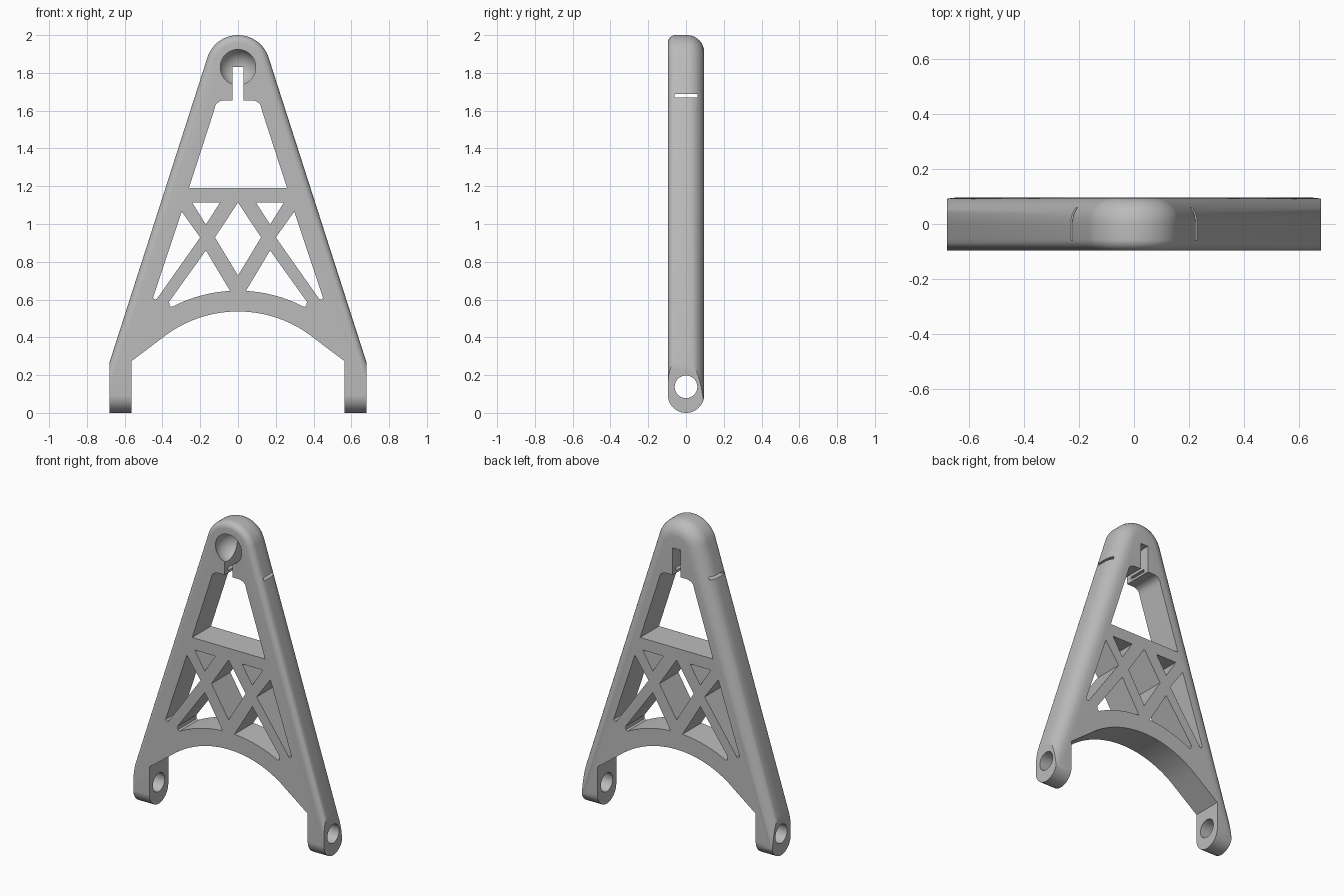
import bpy, bmesh
from math import sin, cos, pi, radians, sqrt
from mathutils import Matrix

cube = bpy.data.objects.get("Cube")
if cube:
    bpy.data.objects.remove(cube, do_unlink=True)

HALF = 0.096                 # half thickness
HEAD_Z, HEAD_R = 1.83, 0.17  # rounded head
TILT = radians(17.8)         # lean of the outer sides
ARCH_Z, ARCH_R = -0.108, 0.645

grey = bpy.data.materials.new("light grey")
grey.use_nodes = True
colour = (0.5, 0.5, 0.5, 1)
grey.diffuse_color = colour
grey.node_tree.nodes["Principled BSDF"].inputs["Base Color"].default_value = colour


def make(name, bm):
    bmesh.ops.recalc_face_normals(bm, faces=bm.faces)
    mesh = bpy.data.meshes.new(name)
    bm.to_mesh(mesh)
    bm.free()
    mesh.materials.append(grey)
    obj = bpy.data.objects.new(name, mesh)
    bpy.context.collection.objects.link(obj)
    return obj


def loft(name, rings):
    """Skin a list of matching closed rings and cap both ends."""
    bm = bmesh.new()
    loops = [[bm.verts.new(p) for p in ring] for ring in rings]
    n = len(loops[0])
    for a, b in zip(loops, loops[1:]):
        for i in range(n):
            j = (i + 1) % n
            bm.faces.new((a[i], a[j], b[j], b[i]))
    bm.faces.new(loops[0])
    bm.faces.new(loops[-1])
    return make(name, bm)


def prism(name, pts, side=1):
    """Extrude an x-z outline right through the thickness."""
    return loft(name, [[(side * x, y, z) for x, z in pts] for y in (-0.3, 0.3)])


def box(name, x, y, z0, z1):
    return loft(name, [[(-x, -y, z), (x, -y, z), (x, y, z), (-x, y, z)] for z in (z0, z1)])


def arc(radius, x0, x1, n):
    """Points on a circle around the arch centre between two x values."""
    xs = [x0 + (x1 - x0) * i / n for i in range(n + 1)]
    return [(x, ARCH_Z + sqrt(radius ** 2 - x * x)) for x in xs]


def combine(target, tool, operation):
    mod = target.modifiers.new("shape", 'BOOLEAN')
    mod.operation, mod.solver, mod.object = operation, 'EXACT', tool
    bpy.context.view_layer.objects.active = target
    bpy.ops.object.modifier_apply(modifier=mod.name)
    bpy.data.objects.remove(tool, do_unlink=True)


def outline(inset, y):
    """Round head with straight leaning sides, shrunk by the inset."""
    r, steps, length = HEAD_R - inset, 32, 2.1
    pts = []
    for i in range(steps + 1):
        a = TILT + (pi - 2 * TILT) * i / steps
        pts.append((r * cos(a), y, HEAD_Z + r * sin(a)))
    (x, _, z), dx, dz = pts[0], length * sin(TILT), length * cos(TILT)
    return [(x + dx, y, z - dz)] + pts + [(-x - dx, y, z - dz)]


# Frame body with a small front and a large back edge rounding
rings = []
for radius, side in ((0.04, -1), (0.09, 1)):
    part = []
    for i in range(9):
        a = pi / 2 * i / 8
        part.append(outline(radius * (1 - cos(a)), side * (HALF - radius + radius * sin(a))))
    rings += part[::-1] if side < 0 else part
frame = loft("frame", rings)

# Trim to the outer width with rounded feet
foot = [(HALF * cos(pi + pi * i / 24), HALF + HALF * sin(pi + pi * i / 24)) for i in range(25)]
foot = [(-HALF - 0.0005, 2.2)] + [(y * 1.005, z) for y, z in foot] + [(HALF + 0.0005, 2.2)]
combine(frame, loft("trim", [[(x, y, z) for y, z in foot] for x in (-0.68, 0.68)]), 'INTERSECT')

# Arch between the feet
arch = [(-0.565, -0.3), (-0.565, 0.273)] + arc(ARCH_R, -0.41, 0.41, 24) + [(0.565, 0.273), (0.565, -0.3)]
cutters = [prism("arch", arch)]

# Upper window with rounded top corners
half_top = [(0.26, 1.19), (0.127, 1.6)]
for i in range(1, 6):
    a = TILT + (pi / 2 - TILT) * i / 5
    half_top.append((0.073 + 0.055 * cos(a), 1.6 + 0.055 * sin(a)))
cutters.append(prism("window", half_top + [(-x, z) for x, z in half_top[::-1]]))

# Truss openings
cutters.append(prism("diamond", [(0, 1.114), (0.122, 0.929), (0, 0.727), (-0.122, 0.929)]))
lower = [(0.17, 0.86), (0.365, 0.588), (0.362, 0.567)] + arc(ARCH_R + 0.11, 0.35, 0.042, 10)
for side in (-1, 1):
    cutters.append(prism("outer_opening", [(0.298, 1.066), (0.2, 0.929), (0.43, 0.603), (0.44, 0.6), (0.45, 0.61)], side))
    cutters.append(prism("upper_opening", [(0.243, 1.114), (0.095, 1.114), (0.17, 0.997)], side))
    cutters.append(prism("lower_opening", lower, side))

# Slot below the head and thin strap slit across it
cutters.append(box("slot", 0.028, 0.3, 1.6, HEAD_Z))
cutters.append(box("slit", 0.5, 0.06, 1.671, 1.689))

# Ball socket in the front of the head
bm = bmesh.new()
bmesh.ops.create_uvsphere(bm, u_segments=40, v_segments=20, radius=0.1,
                          matrix=Matrix.Translation((0, -0.062, HEAD_Z)) @ Matrix.Rotation(pi / 2, 4, 'X'))
cutters.append(make("socket", bm))

# Pin holes through both feet
bm = bmesh.new()
bmesh.ops.create_cone(bm, cap_ends=True, segments=40, radius1=0.06, radius2=0.06, depth=2,
                      matrix=Matrix.Translation((0, 0, 0.138)) @ Matrix.Rotation(pi / 2, 4, 'Y'))
cutters.append(make("pin_hole", bm))

for tool in cutters:
    combine(frame, tool, 'DIFFERENCE')

# Smooth shading with crisp edges
bpy.ops.object.select_all(action='DESELECT')
frame.select_set(True)
bpy.context.view_layer.objects.active = frame
bpy.ops.object.shade_smooth_by_angle(angle=radians(30))
